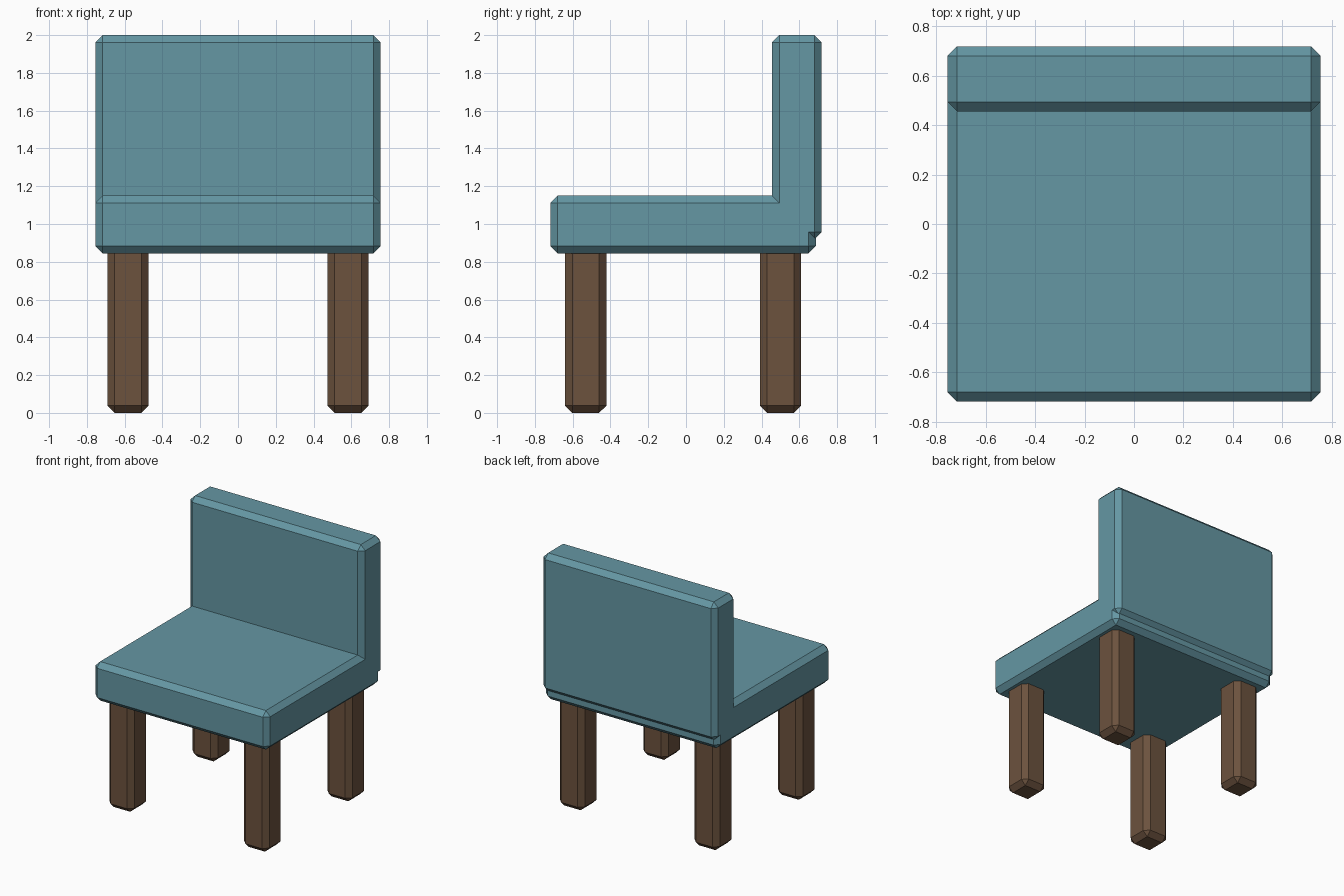
import bpy
import bmesh
from mathutils import Vector

if "Cube" in bpy.data.objects:
    bpy.data.objects.remove(bpy.data.objects["Cube"])

CHAMFER = 0.038


def material(name, colour):
    mat = bpy.data.materials.new(name)
    mat.diffuse_color = (*colour, 1)
    mat.use_nodes = True
    mat.node_tree.nodes["Principled BSDF"].inputs["Base Color"].default_value = mat.diffuse_color
    return mat


def chamfered_box(name, low, high, mat):
    """Box between two corners with a flat chamfer on every edge."""
    low, high = Vector(low), Vector(high)
    bm = bmesh.new()
    bmesh.ops.create_cube(bm, size=1)
    bmesh.ops.scale(bm, vec=high - low, verts=bm.verts)
    bmesh.ops.translate(bm, vec=(low + high) / 2, verts=bm.verts)
    bmesh.ops.bevel(bm, geom=bm.edges[:], offset=CHAMFER, segments=1,
                    profile=0.5, affect='EDGES')
    mesh = bpy.data.meshes.new(name)
    bm.to_mesh(mesh)
    bm.free()
    mesh.materials.append(mat)
    obj = bpy.data.objects.new(name, mesh)
    bpy.context.collection.objects.link(obj)
    return obj


fabric = material("teal_fabric", (0.13, 0.31, 0.37))
wood = material("brown_wood", (0.15, 0.085, 0.048))

# Seat cushion and backrest, fused into one body
seat = chamfered_box("seat", (-0.755, -0.718, 0.845), (0.755, 0.687, 1.15), fabric)
backrest = chamfered_box("backrest", (-0.755, 0.456, 0.92), (0.755, 0.718, 2.0), fabric)
union = seat.modifiers.new("join_backrest", 'BOOLEAN')
union.operation = 'UNION'
union.solver = 'EXACT'
union.object = backrest
bpy.context.view_layer.objects.active = seat
bpy.ops.object.modifier_apply(modifier=union.name)
bpy.data.objects.remove(backrest)

# Four square chamfered legs, tops tucked into the seat
HALF = 0.109
for row, y in (("front", -0.531), ("back", 0.5)):
    for side, x in (("left", -0.583), ("right", 0.583)):
        chamfered_box(f"{row}_{side}_leg", (x - HALF, y - HALF, 0),
                      (x + HALF, y + HALF, 0.89), wood)
